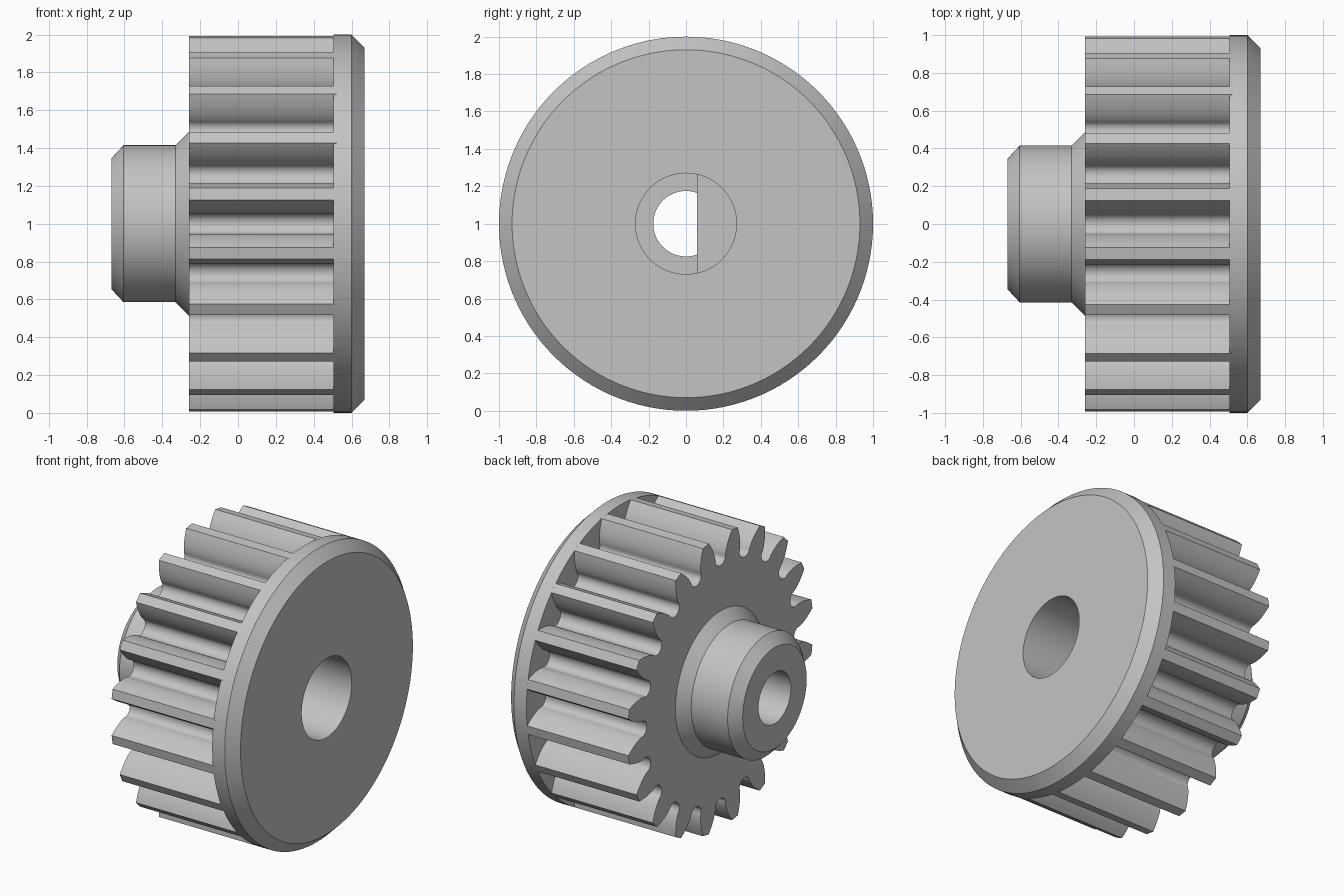
import bpy
import bmesh
from math import sin, cos, tan, acos, pi, sqrt, radians

cube = bpy.data.objects.get("Cube")
if cube:
    bpy.data.objects.remove(cube)

SEGMENTS = 120
TEETH = 20
TIP = 1.0
MODULE = 2 * TIP / (TEETH + 2)
PITCH = MODULE * TEETH / 2
BASE = PITCH * cos(radians(20))
ROOT = TIP - 2.25 * MODULE
BORE, SHAFT, FLAT = 0.27, 0.175, 0.06

steel = bpy.data.materials.new("plain grey")
steel.use_nodes = True
grey = (0.55, 0.55, 0.55, 1)
steel.diffuse_color = grey
steel.node_tree.nodes["Principled BSDF"].inputs["Base Color"].default_value = grey


def around_axis(x, r, a):
    return (x, r * cos(a), 1 + r * sin(a))


def skin(name, rings, cyclic=True):
    """Join matching rings of points; cap the ends unless cyclic."""
    bm = bmesh.new()
    loops = [[bm.verts.new(p) for p in ring] for ring in rings]
    pairs = list(zip(loops, loops[1:]))
    if cyclic:
        pairs.append((loops[-1], loops[0]))
    else:
        bm.faces.new(loops[0])
        bm.faces.new(loops[-1])
    for a, b in pairs:
        for i in range(len(a)):
            j = (i + 1) % len(a)
            bm.faces.new((a[i], a[j], b[j], b[i]))
    bmesh.ops.recalc_face_normals(bm, faces=bm.faces)
    mesh = bpy.data.meshes.new(name)
    bm.to_mesh(mesh)
    bm.free()
    mesh.materials.append(steel)
    obj = bpy.data.objects.new(name, mesh)
    bpy.context.collection.objects.link(obj)
    bpy.ops.object.select_all(action="DESELECT")
    obj.select_set(True)
    bpy.context.view_layer.objects.active = obj
    bpy.ops.object.shade_smooth_by_angle(angle=radians(32))
    return obj


# Hub, core and flange: one turned profile (x, radius) with a stepped bore
profile = [(-0.67, SHAFT), (-0.67, 0.345), (-0.605, 0.415), (-0.33, 0.415),
           (-0.26, 0.485), (0.505, 0.485), (0.505, 1), (0.60, 1),
           (0.67, 0.93), (0.67, BORE), (-0.26, BORE), (-0.26, SHAFT)]
skin("hub_and_flange", [[around_axis(x, r, 2 * pi * i / SEGMENTS)
                         for i in range(SEGMENTS)] for x, r in profile])


# Gear ring: involute teeth with rounded roots
def involute(angle):
    return tan(angle) - angle


def half_tooth():
    """Points (radius, angle from tooth centre), from tip to gap centre."""
    points = []
    pitch_half = pi / (2 * TEETH) + involute(radians(20))
    steps = 8
    for i in range(steps + 1):
        r = TIP + (BASE - TIP) * i / steps
        points.append((r, pitch_half - involute(acos(min(1, BASE / r)))))
    gap_half = pi / TEETH - pitch_half
    shoulder = ROOT + 0.045
    for i in range(steps + 1):
        t = pi / 2 * i / steps
        points.append((shoulder - (shoulder - ROOT) * sin(t),
                       pi / TEETH - gap_half * cos(t)))
    return points


half = half_tooth()
outline = []
for k in range(TEETH):
    centre = 2 * pi * (k + 0.5) / TEETH
    outline += [(r, centre - a) for r, a in reversed(half[:-1])]
    outline += [(r, centre + a) for r, a in half]

front, back, inner = -0.26, 0.52, 0.47
skin("gear_teeth", [
    [around_axis(front, r, a) for r, a in outline],
    [around_axis(back, r, a) for r, a in outline],
    [around_axis(back, inner, a) for r, a in outline],
    [around_axis(front, inner, a) for r, a in outline]])

# Flat key that makes the bore D-shaped
key_radius = BORE + 0.01
reach = acos(FLAT / key_radius)
arc = [reach * (2 * i / 24 - 1) for i in range(25)]
skin("bore_flat", [[around_axis(x, key_radius, a) for a in arc]
                   for x in (-0.265, 0.10)], cyclic=False)
